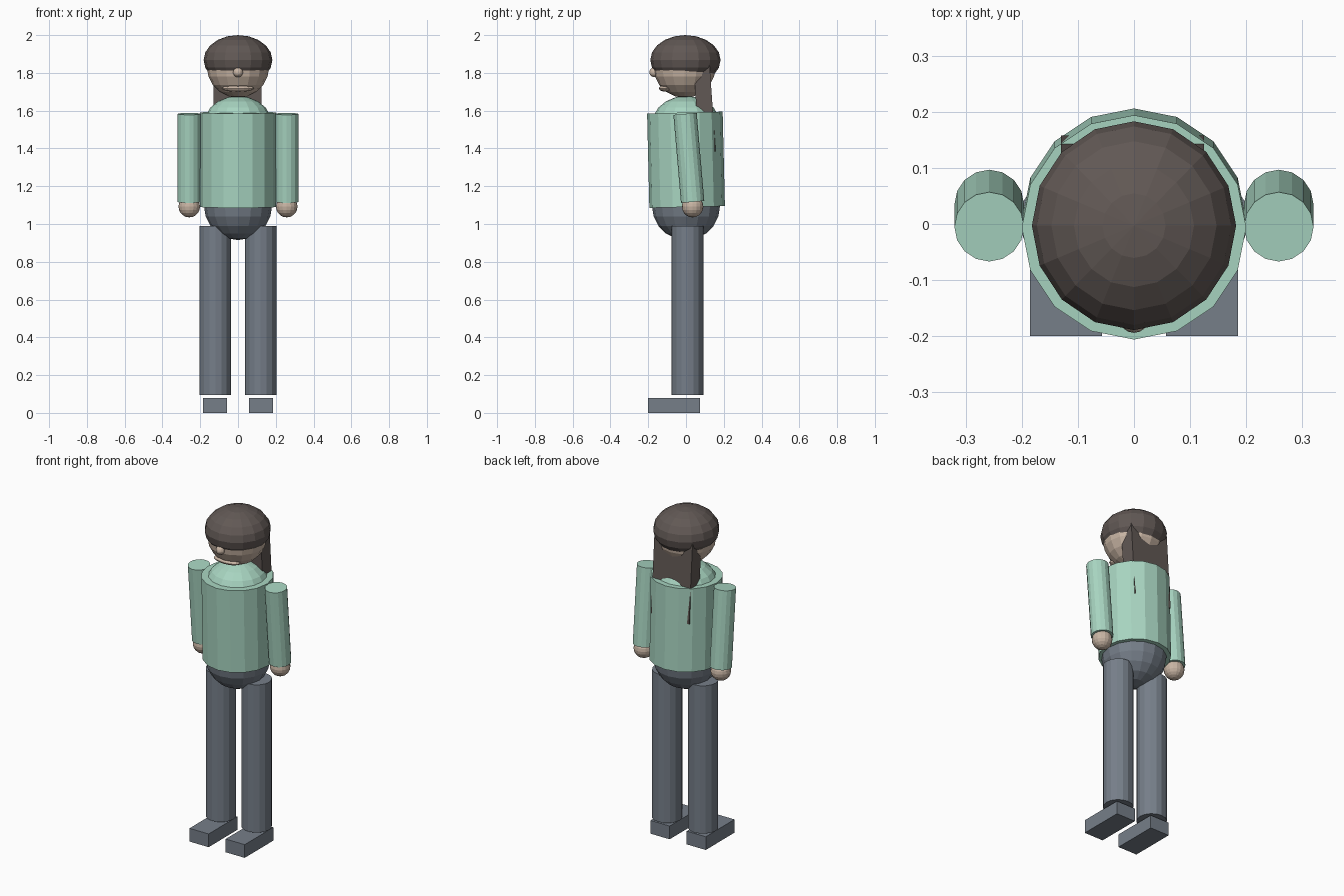
import bpy, math
from mathutils import Vector

if "Cube" in bpy.data.objects:
    bpy.data.objects.remove(bpy.data.objects["Cube"])


def material(name, rgb):
    m = bpy.data.materials.new(name)
    m.diffuse_color = (*rgb, 1)
    m.use_nodes = True
    m.node_tree.nodes["Principled BSDF"].inputs["Base Color"].default_value = m.diffuse_color
    return m


GREEN = material("mint green", (0.39, 0.66, 0.53))
SLATE = material("slate grey", (0.18, 0.21, 0.25))
HAIR = material("dark brown", (0.12, 0.098, 0.09))
SKIN = material("skin", (0.58, 0.46, 0.37))


def finish(name, mat, scale=None):
    ob = bpy.context.object
    ob.name = name
    if scale:
        ob.scale = scale
    ob.data.materials.append(mat)
    return ob


def ball(name, mat, loc, radii, segments=16, rings=10):
    bpy.ops.mesh.primitive_uv_sphere_add(segments=segments, ring_count=rings,
                                         radius=1, location=loc)
    return finish(name, mat, radii)


def box(name, mat, loc, size, tilt=0):
    bpy.ops.mesh.primitive_cube_add(size=1, location=loc, rotation=(tilt, 0, 0))
    return finish(name, mat, size)


def tube(name, mat, bottom, top, radius):
    a, b = Vector(bottom), Vector(top)
    d = b - a
    # Leaning only forwards or backwards keeps the facets aligned
    tilt = math.atan2(-d.y, d.z)
    bpy.ops.mesh.primitive_cylinder_add(vertices=16, radius=radius, depth=d.length,
                                        location=(a + b) / 2, rotation=(tilt, 0, 0))
    return finish(name, mat)


# Torso, shoulders and hips
tube("torso", GREEN, (0, 0.006, 1.09), (0, -0.006, 1.59), 0.2)
ball("shoulders", GREEN, (0, 0, 1.53), (0.18, 0.18, 0.148))
ball("hips", SLATE, (0, 0, 1.095), (0.18, 0.18, 0.18))

# Limbs, one of each per side
for side, s in (("left", -1), ("right", 1)):
    tube(side + "_leg", SLATE, (s * 0.12, 0.008, 0.095), (s * 0.12, 0.008, 0.99), 0.084)
    box(side + "_shoe", SLATE, (s * 0.121, -0.0625, 0.04), (0.128, 0.275, 0.08))
    tube(side + "_arm", GREEN, (s * 0.258, 0.035, 1.117), (s * 0.258, -0.005, 1.583), 0.062)
    ball(side + "_hand", SKIN, (s * 0.258, 0.035, 1.092), (0.057, 0.057, 0.057))

# Head and face
ball("head", SKIN, (0, -0.008, 1.833), (0.165, 0.165, 0.165))
ball("nose", SKIN, (0, -0.168, 1.803), (0.026, 0.026, 0.026))
ball("mouth", SKIN, (0, -0.105, 1.718), (0.085, 0.038, 0.018))

# Hair cap and the long panel hanging behind the neck
ball("hair_cap", HAIR, (0, -0.003, 1.868), (0.182, 0.186, 0.132))
box("hair_back", HAIR, (-0.003, 0.098, 1.615), (0.255, 0.086, 0.47), math.radians(4))
